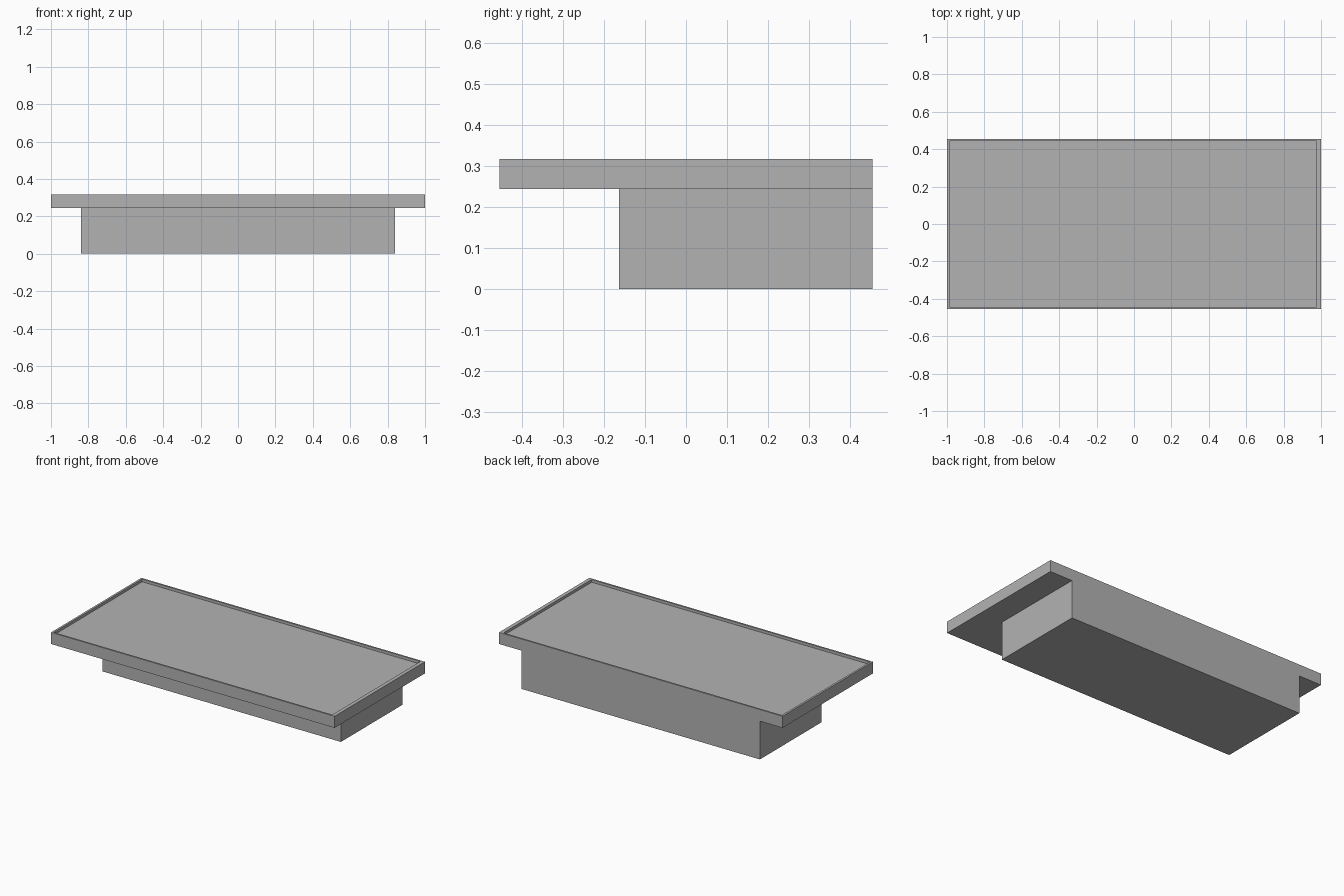
import bpy
import bmesh
from mathutils import Vector

default_cube = bpy.data.objects.get("Cube")
if default_cube:
    bpy.data.objects.remove(default_cube, do_unlink=True)

# One plain grey for the whole model
GREY = (0.45, 0.45, 0.45, 1.0)
grey = bpy.data.materials.new("plain grey")
grey.use_nodes = True
grey.diffuse_color = GREY
grey.node_tree.nodes["Principled BSDF"].inputs["Base Color"].default_value = GREY


def box_mesh(low, high):
    """Return a bmesh box spanning two opposite corners."""
    low, high = Vector(low), Vector(high)
    bm = bmesh.new()
    bmesh.ops.create_cube(bm, size=1)
    bmesh.ops.scale(bm, vec=high - low, verts=bm.verts)
    bmesh.ops.translate(bm, vec=(low + high) / 2, verts=bm.verts)
    return bm


def add_object(name, bm):
    mesh = bpy.data.meshes.new(name)
    bm.to_mesh(mesh)
    bm.free()
    mesh.materials.append(grey)
    obj = bpy.data.objects.new(name, mesh)
    bpy.context.collection.objects.link(obj)
    return obj


HALF_DEPTH = 0.455
SLAB_BOTTOM, SLAB_TOP = 0.244, 0.318

# Base block, flush with the back of the slab
add_object("base_block", box_mesh((-0.84, -0.163, 0), (0.84, HALF_DEPTH, SLAB_BOTTOM)))

# Overhanging slab with a thin raised rim, slightly wider on the left side
slab = box_mesh((-1, -HALF_DEPTH, SLAB_BOTTOM), (1, HALF_DEPTH, SLAB_TOP))
slab.normal_update()
top = max(slab.faces, key=lambda f: f.normal.z)
bmesh.ops.inset_individual(slab, faces=[top], thickness=0.016)
for vert in top.verts:
    vert.co.x = 0.976 if vert.co.x > 0 else -0.987

# Shallow recess inside the rim
floor = bmesh.ops.extrude_discrete_faces(slab, faces=[top])["faces"][0]
bmesh.ops.translate(slab, vec=(0, 0, -0.017), verts=floor.verts)
bmesh.ops.recalc_face_normals(slab, faces=slab.faces)
add_object("top_slab", slab)
